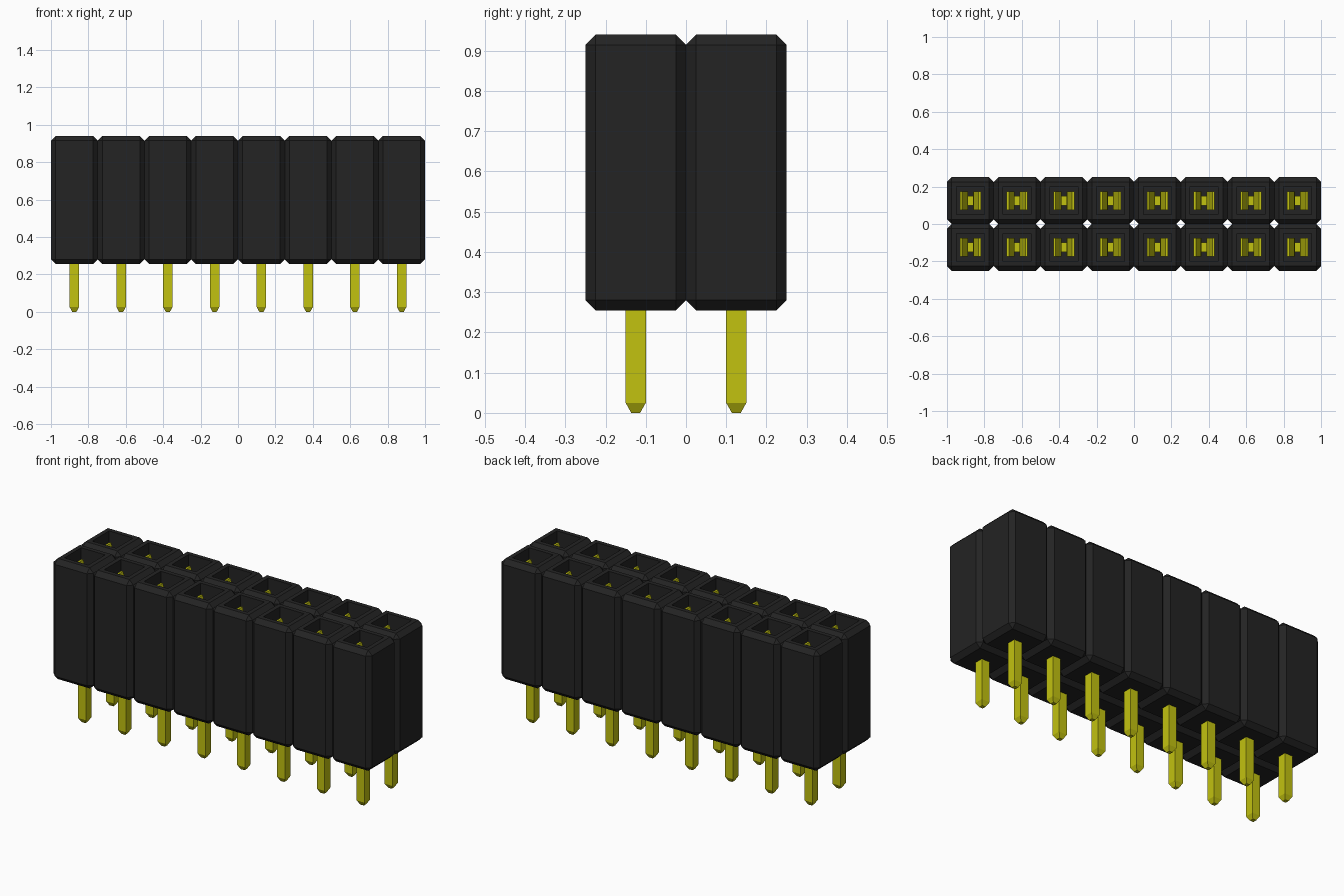
import bpy, bmesh
from mathutils import Matrix, Vector

cube = bpy.data.objects.get("Cube")
if cube:
    bpy.data.objects.remove(cube, do_unlink=True)

COLS, ROWS, PITCH = 8, 2, 0.25
Z0, Z1 = 0.255, 0.94          # housing bottom and top
CHAMFER, HOLE = 0.025, 0.13
FLOOR = 0.32                  # bottom of each socket


def material(name, rgb):
    m = bpy.data.materials.new(name)
    m.use_nodes = True
    m.diffuse_color = (*rgb, 1)
    bsdf = m.node_tree.nodes["Principled BSDF"]
    bsdf.inputs["Base Color"].default_value = (*rgb, 1)
    bsdf.inputs["Roughness"].default_value = 0.6
    return m


black = material("black plastic", (0.017, 0.017, 0.017))
gold = material("yellow metal", (0.54, 0.54, 0.005))


def to_mesh(bm, name, mat):
    bmesh.ops.recalc_face_normals(bm, faces=bm.faces)
    me = bpy.data.meshes.new(name)
    bm.to_mesh(me)
    bm.free()
    me.materials.append(mat)
    return me


def place(name, me, loc=(0, 0, 0)):
    ob = bpy.data.objects.new(name, me)
    ob.location = loc
    bpy.context.collection.objects.link(ob)
    return ob


def box(bm, size, centre):
    mat = Matrix.Translation(centre) @ Matrix.Diagonal((*size, 1))
    return bmesh.ops.create_cube(bm, size=1, matrix=mat)


centres = [((c - (COLS - 1) / 2) * PITCH, (r - (ROWS - 1) / 2) * PITCH)
           for r in range(ROWS) for c in range(COLS)]

# One chamfered socket cell with a square well in its top
cell = bmesh.new()
box(cell, (PITCH, PITCH, Z1 - Z0), (0, 0, (Z0 + Z1) / 2))
bmesh.ops.bevel(cell, geom=cell.edges[:], offset=CHAMFER, offset_type='OFFSET',
                segments=1, affect='EDGES', profile=0.5)
top = max(cell.faces, key=lambda f: f.calc_center_median().z)
bmesh.ops.inset_region(cell, faces=[top], thickness=(PITCH - 2 * CHAMFER - HOLE) / 2)
well = bmesh.ops.extrude_face_region(cell, geom=[top])
bmesh.ops.translate(cell, vec=(0, 0, FLOOR - Z1),
                    verts=[g for g in well["geom"] if isinstance(g, bmesh.types.BMVert)])
if top.is_valid:
    cell.faces.remove(top)
cell_mesh = to_mesh(cell, "cell", black)

# Housing: all cells fused, with the hidden touching walls removed
housing = bmesh.new()
for x, y in centres:
    n = len(housing.verts)
    housing.from_mesh(cell_mesh)
    housing.verts.ensure_lookup_table()
    bmesh.ops.translate(housing, vec=(x, y, 0), verts=housing.verts[n:])
bpy.data.meshes.remove(cell_mesh)
seen = {}
for f in housing.faces:
    key = tuple(round(v * 1000) for v in f.calc_center_median())
    seen.setdefault(key, []).append(f)
shared = [f for group in seen.values() if len(group) > 1 for f in group]
bmesh.ops.delete(housing, geom=shared, context='FACES')
bmesh.ops.remove_doubles(housing, verts=housing.verts[:], dist=0.0005)
place("housing", to_mesh(housing, "housing", black))

# Square pin with a tapered tip
pin = bmesh.new()
rings = []
for half, z in ((0.011, 0), (0.025, 0.025), (0.025, 0.36)):
    rings.append([pin.verts.new((sx * half, sy * half, z))
                  for sx, sy in ((-1, -1), (1, -1), (1, 1), (-1, 1))])
for a, b in zip(rings, rings[1:]):
    for i in range(4):
        j = (i + 1) % 4
        pin.faces.new((a[i], a[j], b[j], b[i]))
pin.faces.new(rings[0][::-1])
pin.faces.new(rings[-1])
pin_mesh = to_mesh(pin, "pin", gold)

# Spring contact: two bent leaves that pinch together, tied by a cross bar
spring = bmesh.new()
T, HALF_Y = 0.012, 0.05
path = [(0.044, 0.33), (0.044, 0.50), (0.013, 0.76), (0.018, 0.80), (0.044, 0.89)]
outline = path + [(x + T, z) for x, z in reversed(path)]
for side in (1, -1):
    face = spring.faces.new([spring.verts.new((side * x, -HALF_Y, z)) for x, z in outline])
    ext = bmesh.ops.extrude_face_region(spring, geom=[face])
    bmesh.ops.translate(spring, vec=(0, 2 * HALF_Y, 0),
                        verts=[g for g in ext["geom"] if isinstance(g, bmesh.types.BMVert)])
    if not any(f is face for f in spring.faces):
        spring.faces.new([v for v in face.verts])
box(spring, (0.1, 0.05, 0.02), (0, 0, 0.35))
spring_mesh = to_mesh(spring, "spring_contact", gold)

for i, (x, y) in enumerate(centres, 1):
    place(f"pin_{i}", pin_mesh, (x, y, 0))
    place(f"spring_contact_{i}", spring_mesh, (x, y, 0))
